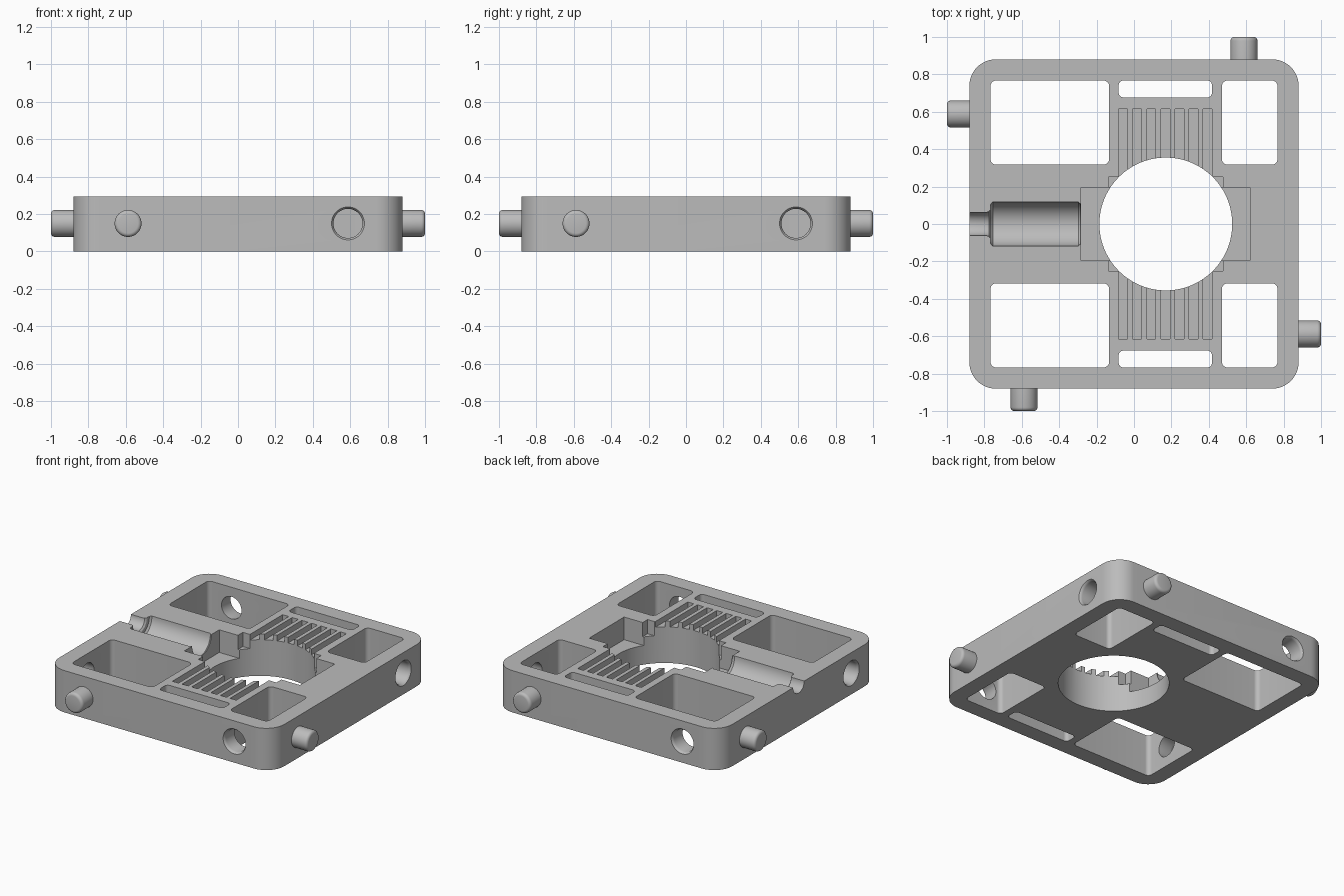
import bpy
import bmesh
from math import sin, cos, pi, radians
from mathutils import Matrix, Vector

if "Cube" in bpy.data.objects:
    bpy.data.objects.remove(bpy.data.objects["Cube"])

HALF, TOP = 0.88, 0.295       # plate half width and thickness
PIN = 0.588                   # offset of pegs and sockets along each side
BORE_X, BORE_R = 0.17, 0.355  # large round opening

grey = bpy.data.materials.new("plain grey")
grey.use_nodes = True
grey.diffuse_color = (0.5, 0.5, 0.5, 1)
grey.node_tree.nodes["Principled BSDF"].inputs["Base Color"].default_value = (0.5, 0.5, 0.5, 1)


def make_object(name, bm):
    bmesh.ops.recalc_face_normals(bm, faces=bm.faces)
    mesh = bpy.data.meshes.new(name)
    bm.to_mesh(mesh)
    bm.free()
    mesh.materials.append(grey)
    obj = bpy.data.objects.new(name, mesh)
    bpy.context.collection.objects.link(obj)
    return obj


def prism(name, x0, x1, y0, y1, z0, z1, radius=0, steps=8):
    """Upright block, with rounded vertical corners if a radius is given."""
    corners = [(x1, y1), (x0, y1), (x0, y0), (x1, y0)]
    inward = [(-1, -1), (1, -1), (1, 1), (-1, 1)]
    bm = bmesh.new()
    verts = []
    for k, ((x, y), (sx, sy)) in enumerate(zip(corners, inward)):
        for i in range(steps + 1 if radius else 1):
            a = pi / 2 * (k + i / steps)
            verts.append(bm.verts.new((x + radius * (sx + cos(a)) if radius else x,
                                       y + radius * (sy + sin(a)) if radius else y, z0)))
    face = bm.faces.new(verts)
    top = bmesh.ops.extrude_face_region(bm, geom=[face])["geom"]
    bmesh.ops.translate(bm, vec=(0, 0, z1 - z0),
                        verts=[v for v in top if isinstance(v, bmesh.types.BMVert)])
    return make_object(name, bm)


def turned(name, profile, matrix, sides=48):
    """Closed round body from (distance along x, radius) pairs."""
    bm = bmesh.new()
    rings = [[bm.verts.new(matrix @ Vector((x, r * cos(2 * pi * i / sides),
                                            r * sin(2 * pi * i / sides))))
              for i in range(sides)] for x, r in profile]
    for a, b in zip(rings, rings[1:]):
        for i in range(sides):
            j = (i + 1) % sides
            bm.faces.new((a[i], a[j], b[j], b[i]))
    bm.faces.new(rings[0])
    bm.faces.new(rings[-1])
    return make_object(name, bm)


def smooth(obj):
    bpy.ops.object.select_all(action="DESELECT")
    obj.select_set(True)
    bpy.context.view_layer.objects.active = obj
    bpy.ops.object.shade_smooth_by_angle(angle=radians(30))


plate = prism("base_plate", -HALF, HALF, -HALF, HALF, 0, TOP, 0.14, 12)
cutters = []

# Windows and thin slots, mirrored front to back
for side in (-1, 1):
    for x0, x1, inner, r in ((-0.767, -0.133, 0.317, 0.03),
                             (0.47, 0.767, 0.317, 0.03),
                             (-0.082, 0.417, 0.677, 0.025)):
        y0, y1 = sorted((side * inner, side * 0.767))
        cutters.append(prism("window_cutter", x0, x1, y0, y1, -0.1, 0.5, r))

# Round opening
cutters.append(turned("opening_cutter", [(-0.1, BORE_R), (0.5, BORE_R)],
                      Matrix.Translation((BORE_X, 0, 0)) @ Matrix.Rotation(-pi / 2, 4, "Y"), 96))

# Stepped pockets around the opening
cutters.append(prism("deep_pocket_cutter", -0.283, 0.62, -0.195, 0.195, 0.135, 0.5))
cutters.append(prism("shallow_pocket_cutter", -0.137, 0.475, -0.25, 0.25, 0.195, 0.5))

# Row of grooves
for i in range(7):
    x = -0.082 + 0.0751 * i
    cutters.append(prism("groove_cutter", x, x + 0.048, -0.615, 0.615, TOP - 0.04, 0.5))

# Half-round channel with a narrow outlet
cutters.append(turned("channel_cutter",
                      [(-1, 0.062), (-0.79, 0.062), (-0.776, 0.066), (-0.767, 0.078),
                       (-0.766, 0.105), (-0.755, 0.118), (-0.298, 0.118),
                       (-0.287, 0.108), (-0.27, 0.108)],
                      Matrix.Translation((0, 0, TOP))))

# A peg and a socket on each of the four sides
names = ("left", "back", "right", "front")
for k, label in enumerate(names):
    turn = Matrix.Rotation(k * pi / 2, 4, "Z")
    tip = [(1 - 0.02 * (1 - sin(a)), 0.052 + 0.02 * cos(a))
           for a in (pi / 8 * i for i in range(5))]
    peg = turned(label + "_peg", [(HALF - 0.03, 0.072)] + tip,
                 turn @ Matrix.Translation((0, -PIN, 0.15)))
    smooth(peg)
    cutters.append(turned("socket_cutter",
                          [(0.7, 0.078), (HALF - 0.02, 0.078), (HALF - 0.008, 0.081),
                           (HALF, 0.088), (0.95, 0.088)],
                          turn @ Matrix.Translation((0, PIN, 0.15))))

# Cut everything out of the plate
bpy.context.view_layer.objects.active = plate
for cutter in cutters:
    cutter.hide_render = True
    mod = plate.modifiers.new("cut", "BOOLEAN")
    mod.operation = "DIFFERENCE"
    mod.solver = "EXACT"
    mod.object = cutter
    bpy.ops.object.modifier_apply(modifier=mod.name)
for cutter in cutters:
    bpy.data.objects.remove(cutter)
smooth(plate)
